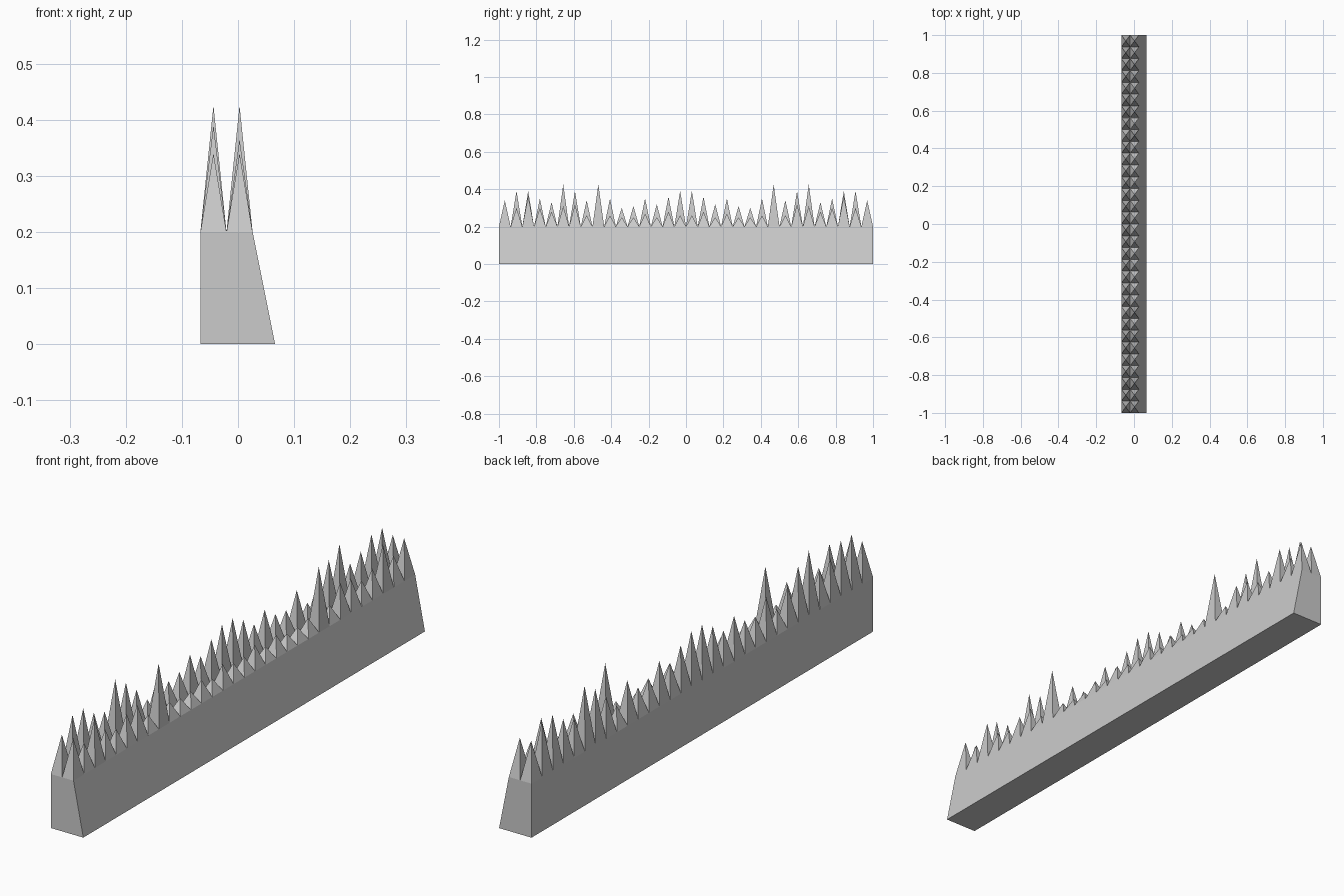
import bpy, bmesh

cube = bpy.data.objects.get("Cube")
if cube:
    bpy.data.objects.remove(cube)

grey = bpy.data.materials.new("light_grey")
grey.use_nodes = True
colour = (0.6, 0.6, 0.6, 1)
grey.diffuse_color = colour
grey.node_tree.nodes["Principled BSDF"].inputs["Base Color"].default_value = colour

LEFT, RIDGE, FOOT = -0.067, 0.026, 0.066   # wall cross-section in x
TOP = 0.2
COUNT = 32
PITCH = 2 / COUNT
WIDTH = (RIDGE - LEFT) / 2


def finish(name, bm):
    bmesh.ops.recalc_face_normals(bm, faces=bm.faces)
    mesh = bpy.data.meshes.new(name)
    bm.to_mesh(mesh)
    bm.free()
    mesh.materials.append(grey)
    obj = bpy.data.objects.new(name, mesh)
    bpy.context.collection.objects.link(obj)


# Wall: one sloping side, one upright side
bm = bmesh.new()
profile = [(LEFT, 0), (FOOT, 0), (RIDGE, TOP), (LEFT, TOP)]
face = bm.faces.new([bm.verts.new((x, -1, z)) for x, z in profile])
ext = bmesh.ops.extrude_face_region(bm, geom=[face])
moved = [g for g in ext["geom"] if isinstance(g, bmesh.types.BMVert)]
bmesh.ops.translate(bm, verts=moved, vec=(0, 2, 0))
finish("wall", bm)


# Rows of four-sided spikes; tip heights mirror about the middle
def spike_row(name, x, heights):
    bm = bmesh.new()
    for i, h in enumerate(heights + heights[::-1]):
        y = -1 + i * PITCH
        base = [bm.verts.new((x + a * WIDTH, y + b * PITCH, TOP))
                for a, b in ((0, 0), (1, 0), (1, 1), (0, 1))]
        tip = bm.verts.new((x + WIDTH / 2, y + PITCH / 2, h))
        for k in range(4):
            bm.faces.new((base[k], base[(k + 1) % 4], tip))
    finish(name, bm)


spike_row("outer_spikes", LEFT,
          [.34, .39, .39, .35, .33, .425, .39, .34,
           .28, .35, .30, .31, .35, .32, .36, .39])
spike_row("inner_spikes", LEFT + WIDTH,
          [.34, .30, .365, .30, .28, .31, .32, .26,
           .425, .26, .25, .25, .27, .25, .28, .26])
